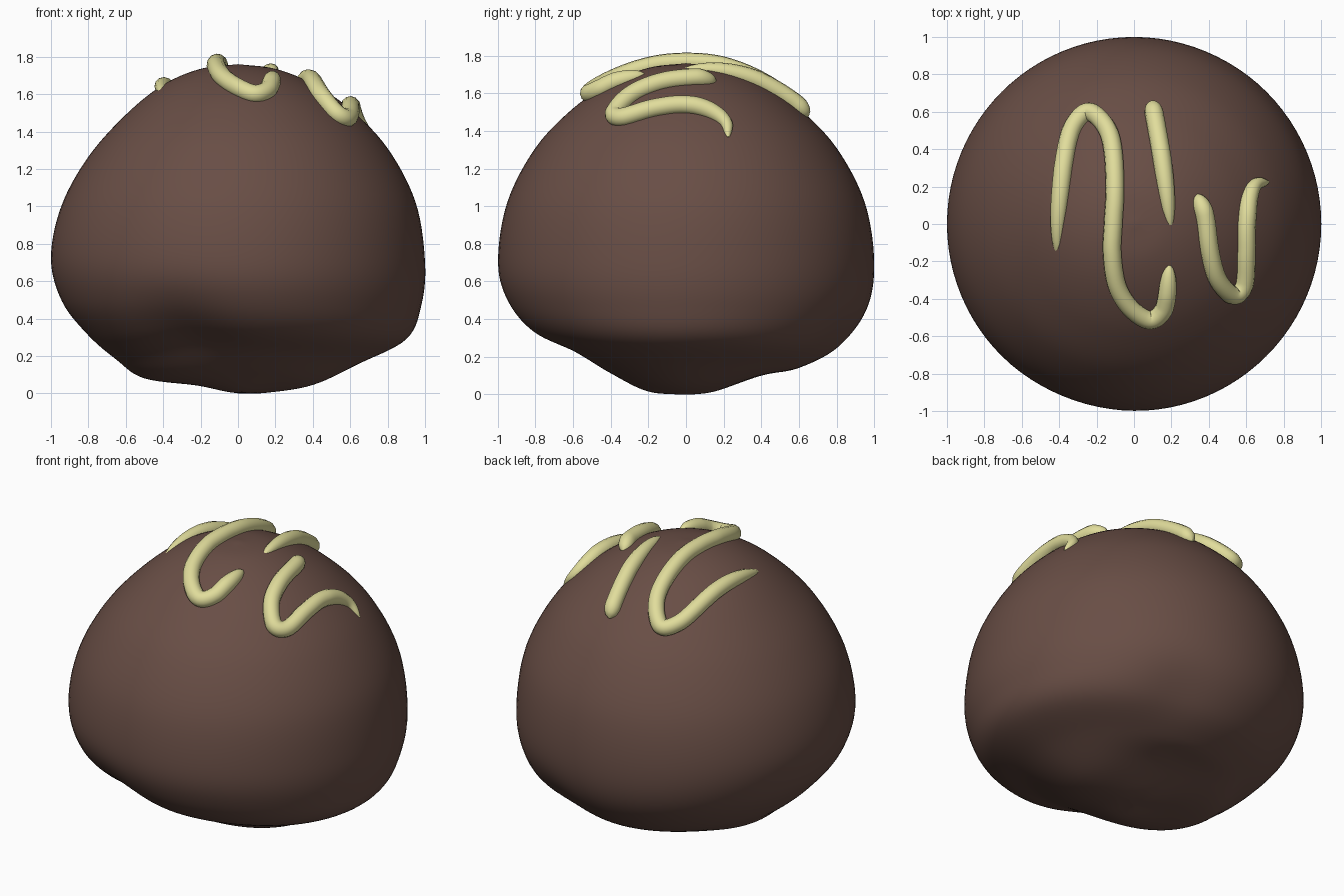
import bpy, bmesh, math
from mathutils import Vector
from mathutils.bvhtree import BVHTree

if "Cube" in bpy.data.objects:
    bpy.data.objects.remove(bpy.data.objects["Cube"])


def material(name, rgb):
    m = bpy.data.materials.new(name)
    m.diffuse_color = (*rgb, 1)
    m.use_nodes = True
    m.node_tree.nodes["Principled BSDF"].inputs["Base Color"].default_value = m.diffuse_color
    return m


def spline(pts, steps):
    # Catmull-Rom curve through the points
    p = [Vector(q) for q in pts]
    p = [2 * p[0] - p[1]] + p + [2 * p[-1] - p[-2]]
    out = []
    for i in range(1, len(p) - 2):
        a, b, c, d = p[i - 1:i + 3]
        for k in range(steps):
            t = k / steps
            out.append(0.5 * (2 * b + (c - a) * t + (2 * a - 5 * b + 4 * c - d) * t * t
                              + (3 * b - a - 3 * c + d) * t ** 3))
    return out + [p[-2]]


choc = material("chocolate", (0.14, 0.076, 0.06))
cream = material("cream", (0.75, 0.72, 0.33))

# Chocolate body: rounded dome, four different lumpy undersides
TOP = [(0, 1.76), (.2, 1.735), (.4, 1.655), (.6, 1.52), (.8, 1.31), (.95, 1.02), (1, .7)]
TOP_LEFT = [(0, 1.76), (.2, 1.735), (.4, 1.65), (.6, 1.49), (.8, 1.265), (.945, 1.0), (1, .72)]
UNDER = [
    (TOP, [(.98, .47), (.9, .29), (.65, .16), (.4, .045), (.15, .003)]),        # right
    (TOP, [(.96, .45), (.81, .25), (.6, .14), (.4, .1), (.15, .015)]),          # back
    (TOP_LEFT, [(.94, .49), (.8, .31), (.65, .18), (.5, .08), (.2, .04)]),      # left
    (TOP, [(.95, .49), (.82, .33), (.6, .225), (.4, .11), (.2, .015)]),         # front
]
profiles = [spline(t + u + [(0, 0)], 7) for t, u in UNDER]
# Soft dents: centre, width, depth
DENTS = [((-.3, -.77, .3), .28, .06), ((.33, .8, .3), .22, .025)]

N = 96
bm = bmesh.new()
rings = []
for j in range(1, len(profiles[0]) - 1):
    ring = []
    for i in range(N):
        q, t = divmod(4 * i / N, 1)
        t = t * t * (3 - 2 * t)
        r, z = profiles[int(q)][j].lerp(profiles[(int(q) + 1) % 4][j], t)
        a = math.tau * i / N
        v = Vector((r * math.cos(a), r * math.sin(a), max(z, 0)))
        inward = (Vector((0, 0, .8)) - v).normalized()
        push = sum(d * math.exp(-((v - Vector(c)).length / w) ** 2) for c, w, d in DENTS)
        ring.append(bm.verts.new(v + inward * push))
    rings.append(ring)
top = bm.verts.new((0, 0, 1.76))
bottom = bm.verts.new((0, 0, 0))
for i in range(N):
    k = (i + 1) % N
    bm.faces.new((top, rings[0][i], rings[0][k]))
    bm.faces.new((bottom, rings[-1][k], rings[-1][i]))
    for a, b in zip(rings, rings[1:]):
        bm.faces.new((a[i], b[i], b[k], a[k]))
bmesh.ops.recalc_face_normals(bm, faces=bm.faces)
for f in bm.faces:
    f.smooth = True
tree = BVHTree.FromBMesh(bm)
me = bpy.data.meshes.new("truffle_body")
bm.to_mesh(me)
bm.free()
me.materials.append(choc)
bpy.context.collection.objects.link(bpy.data.objects.new("truffle_body", me))


# Icing drizzle: tube laid on the dome, with ends that taper and sink
def drizzle(name, pts, taper_start, taper_end, sink_start, sink_end, radius=.05, lift=.016):
    path = spline(pts, 8)
    dist = [0]
    for a, b in zip(path, path[1:]):
        dist.append(dist[-1] + (b - a).length)
    cu = bpy.data.curves.new(name, 'CURVE')
    cu.dimensions = '3D'
    cu.bevel_depth = radius
    cu.bevel_resolution = 4
    cu.use_fill_caps = True
    s = cu.splines.new('POLY')
    s.points.add(len(path) - 1)
    s.use_smooth = True
    for pt, p, d in zip(s.points, path, dist):
        hit, n, _, _ = tree.ray_cast(Vector((p.x, p.y, 3)), Vector((0, 0, -1)))
        f0, f1 = min(1, d / taper_start), min(1, (dist[-1] - d) / taper_end)
        f = math.sqrt(max(0, 1 - (1 - min(f0, f1)) ** 2))
        drop = sink_start * (1 - f0) + sink_end * (1 - f1)
        pt.co = (*(hit + n * (lift - drop)), 1)
        pt.radius = max(.15, f)
    cu.materials.append(cream)
    bpy.context.collection.objects.link(bpy.data.objects.new(name, cu))


drizzle("drizzle_left", [
    (-.42, -.17), (-.41, 0), (-.385, .2), (-.35, .42), (-.31, .53), (-.24, .59), (-.16, .53),
    (-.115, .42), (-.1, .2), (-.11, 0), (-.115, -.15), (-.09, -.32), (-.02, -.44),
    (.08, -.505), (.15, -.46), (.175, -.37), (.19, -.22)], .45, .16, .035, .025)
drizzle("drizzle_middle", [(.095, .645), (.11, .56), (.135, .42), (.17, .2), (.2, -.03)],
        .06, .4, .01, .035)
drizzle("drizzle_right", [
    (.34, .16), (.375, .03), (.4, -.15), (.44, -.29), (.52, -.375), (.58, -.32),
    (.59, -.15), (.592, 0), (.61, .13), (.65, .21), (.72, .225)], .1, .25, .025, .02)
